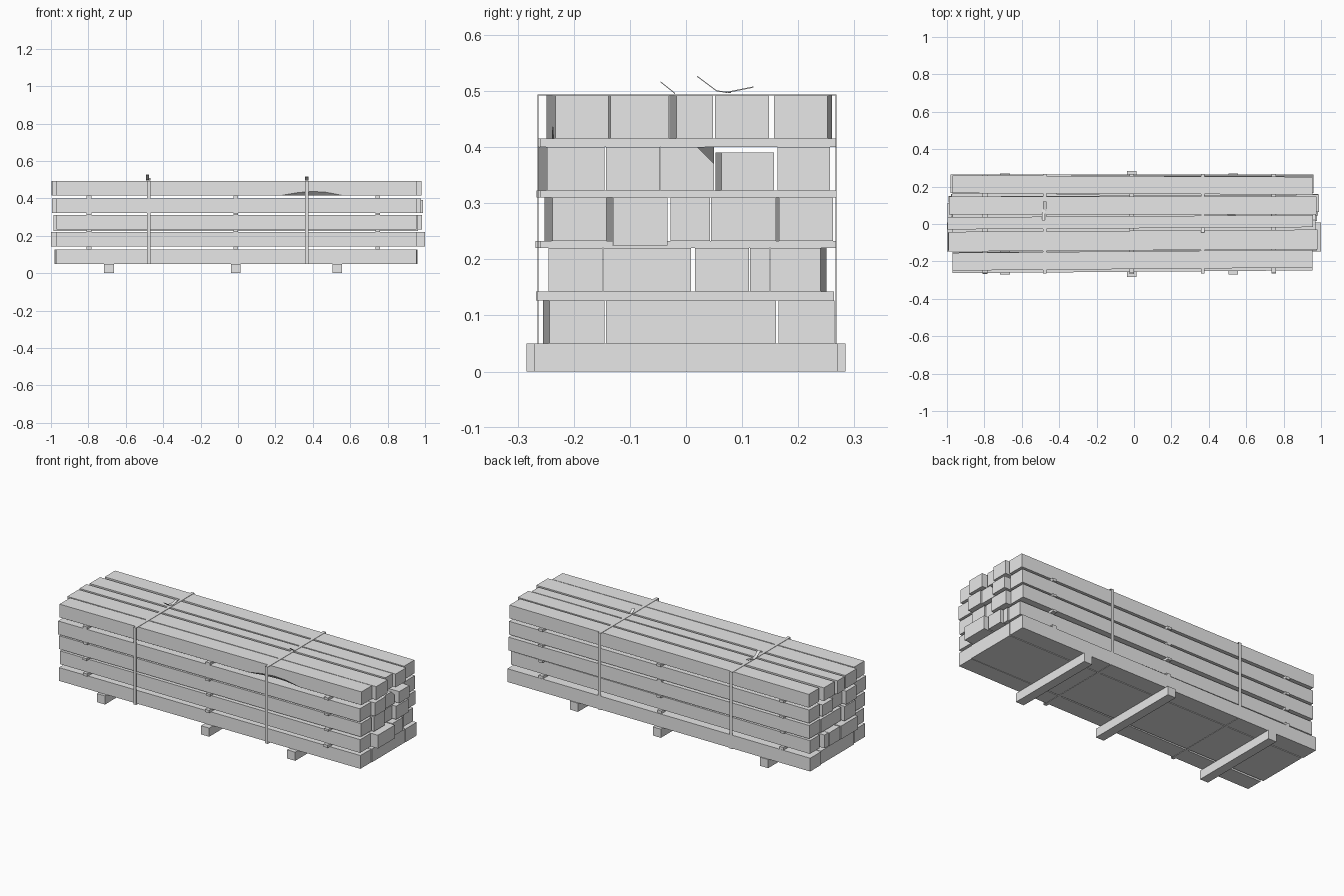
import bpy
import bmesh
import random
from mathutils import Vector

random.seed(4)
default = bpy.data.objects.get("Cube")
if default:
    bpy.data.objects.remove(default, do_unlink=True)

grey = bpy.data.materials.new("plain_grey")
grey.use_nodes = True
colour = (0.8, 0.8, 0.8, 1)
grey.diffuse_color = colour
grey.node_tree.nodes["Principled BSDF"].inputs["Base Color"].default_value = colour


def loft(name, rings):
    """Join matching rings of points into a closed solid."""
    bm = bmesh.new()
    loops = [[bm.verts.new(p) for p in ring] for ring in rings]
    for a, b in zip(loops, loops[1:]):
        for i in range(len(a)):
            j = (i + 1) % len(a)
            bm.faces.new((a[i], a[j], b[j], b[i]))
    bm.faces.new(loops[0])
    bm.faces.new(loops[-1])
    bmesh.ops.recalc_face_normals(bm, faces=bm.faces)
    mesh = bpy.data.meshes.new(name)
    bm.to_mesh(mesh)
    bm.free()
    mesh.materials.append(grey)
    obj = bpy.data.objects.new(name, mesh)
    bpy.context.collection.objects.link(obj)
    return obj


def board(name, xs, ys, zs, skew=0, wane=None):
    """Box along x; skew shifts its left end in y; wane cuts one long edge."""
    corner, cuts = wane if wane else (None, [(xs[0], 0), (xs[1], 0)])
    rings = []
    for x, cut in cuts:
        shift = skew * (xs[1] - x) / (xs[1] - xs[0])
        y0, y1 = ys[0] + shift, ys[1] + shift
        z0, z1 = zs
        ring = []
        for i, (y, z) in enumerate([(y0, z0), (y1, z0), (y1, z1), (y0, z1)]):
            if i == corner:
                side = Vector((x, y + (cut if i in (0, 3) else -cut), z))
                face = Vector((x, y, z + (cut if i < 2 else -cut)))
                ring += [face, side] if i in (0, 2) else [side, face]
            else:
                ring.append(Vector((x, y, z)))
        rings.append(ring)
    return loft(name, rings)


def ribbon(name, x, path, half=0.009, thick=0.002):
    """Thin flat strip following (y, z) points."""
    rings = []
    for y, z in path:
        rings.append([(x - half, y, z), (x + half, y, z),
                      (x + half, y, z + thick), (x - half, y, z + thick)])
    return loft(name, rings)


# Boards: y range at the right end, then sideways shift of the left end
layers = [
    (0.05, [(-.243, -.145, -.012), (-.143, .16, 0), (.165, .265, 0)]),
    (0.143, [(-.245, -.149, 0), (-.147, .009, 0), (.016, .112, 0),
             (.114, .149, 0), (.151, .24, .01)]),
    (0.233, [(-.238, -.142, -.014), (-.13, -.033, -.012), (-.028, .043, 0),
             (.045, .16, 0), (.166, .262, -.006)]),
    (0.323, [(-.248, -.145, -.015), (-.143, -.046, 0), (-.045, .05, 0),
             (.063, .157, -.01), (.163, .257, 0)]),
    (0.415, [(-.233, -.138, -.016), (-.135, -.03, -.012), (-.017, .048, -.012),
             (.052, .148, 0), (.157, .252, .008)]),
]
height = 0.077
edge = 0.0005
top_wane = (0, [(-.97, edge), (.23, edge), (.32, .016), (.4, .022),
                (.47, .018), (.56, edge), (.955, edge)])
end_wane = (3, [(-.97, edge), (.5, edge), (.97, .03)])
for level, (z, row) in enumerate(layers):
    for n, (y0, y1, skew) in enumerate(row):
        left, right = -.97, .955
        if n in (1, 2, 3):
            left -= random.uniform(0, .03)
            right += random.uniform(0, .03)
        low, high, wane = z, z + height, None
        if (level, n) == (2, 1):
            low -= 0.008
        if (level, n) == (3, 3):
            high -= 0.01
            right = 0.99
        if (level, n) == (4, 0):
            wane = top_wane
        if (level, n) == (3, 2):
            y0, y1, wane = y0, y1, (2, end_wane[1])
        if (level, n) == (1, 1):
            left, right = -1, 1
        board(f"board_layer_{level + 1}_{n + 1}", (left, right), (y0, y1),
              (low, high), skew, wane)

# Thin spacer sticks between the layers
for level in range(len(layers) - 1):
    z0 = layers[level][0] + height
    z1 = layers[level + 1][0]
    for x in (-.797, -.012, .747):
        nudge = random.uniform(-.005, .005)
        board(f"spacer_{level + 1}", (x - .013, x + .013),
              (-.264 + nudge, .264 + nudge), (z0, z1))

# Ground bearers
for x, reach in ((-.69, .27), (-.012, .284), (.53, .27)):
    board("ground_bearer", (x - .026, x + .026), (-reach, reach), (0, .05))

# Binding straps around the stack
front, back, bottom, top = -.264, .267, .048, .492
for x in (-.477, .368):
    ribbon("strap_top", x, [(front, top), (back, top)])
    ribbon("strap_bottom", x, [(front, bottom), (back, bottom)])
    for y in (front, back):
        board("strap_side", (x - .009, x + .009), (y - .001, y + .001),
              (bottom, top + .002))

# Loose strap ends
ribbon("strap_end_raised", -.484, [(.02, .525), (.055, .499), (.08, .496)])
ribbon("strap_end_flat", -.477, [(.07, .496), (.12, .506)])
ribbon("strap_end_short", .368, [(-.045, .515), (-.02, .495)])
